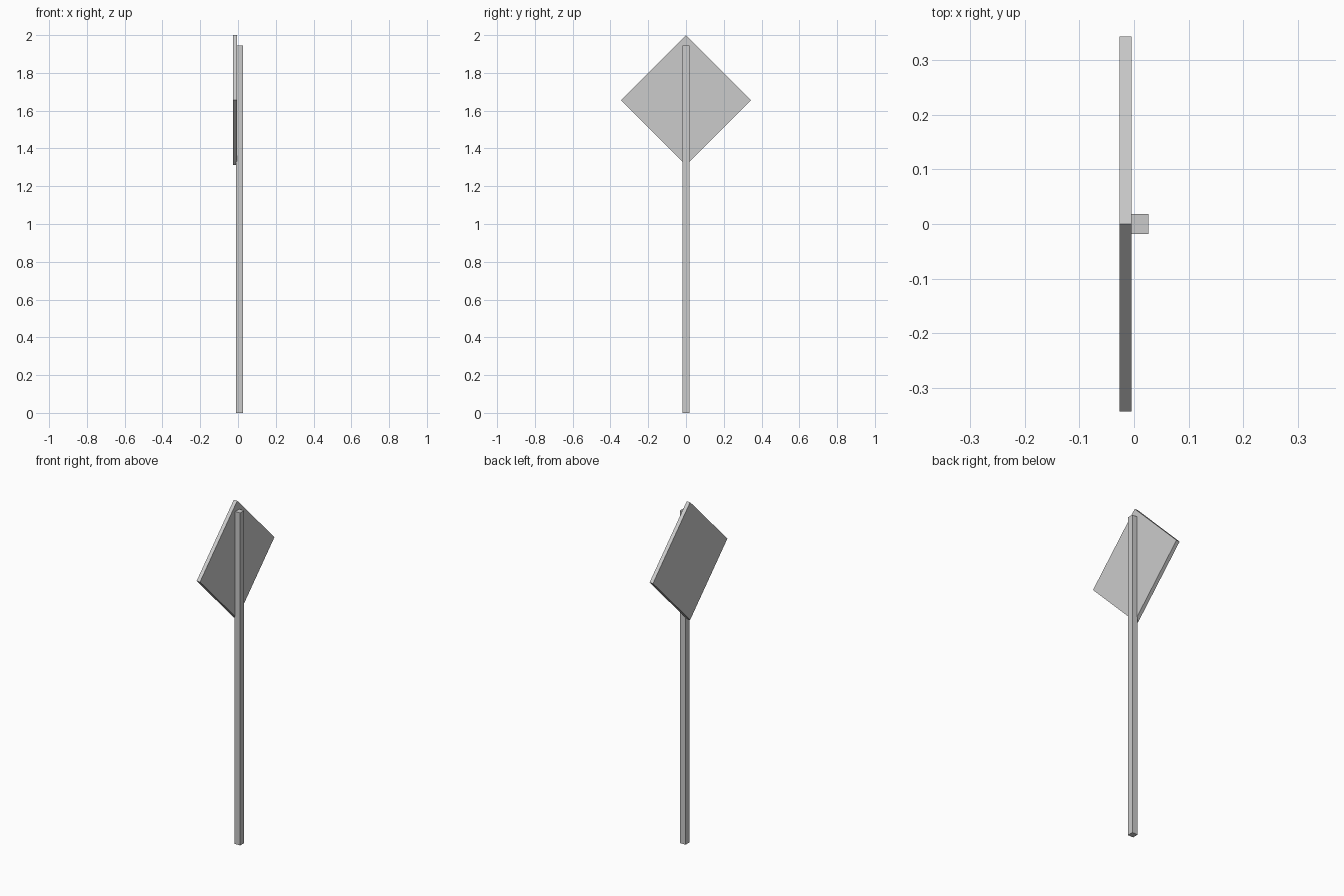
import bpy
from math import radians, sqrt

if "Cube" in bpy.data.objects:
    bpy.data.objects.remove(bpy.data.objects["Cube"])


def box(name, size, location, tilt=0):
    bpy.ops.mesh.primitive_cube_add(size=1, location=location)
    ob = bpy.context.object
    ob.name = name
    ob.scale = size
    ob.rotation_euler.x = radians(tilt)
    bpy.ops.object.transform_apply(location=False, rotation=True, scale=True)
    return ob


# square wooden post, slightly let into the back of the panel
box("post", (0.037, 0.037, 1.944), (0.0085, 0, 0.972))

# square sign panel standing on its corner
half_diagonal = 0.344
side = half_diagonal * sqrt(2)
box("sign_panel", (0.022, side, side), (-0.016, 0, 2 - half_diagonal), tilt=45)
